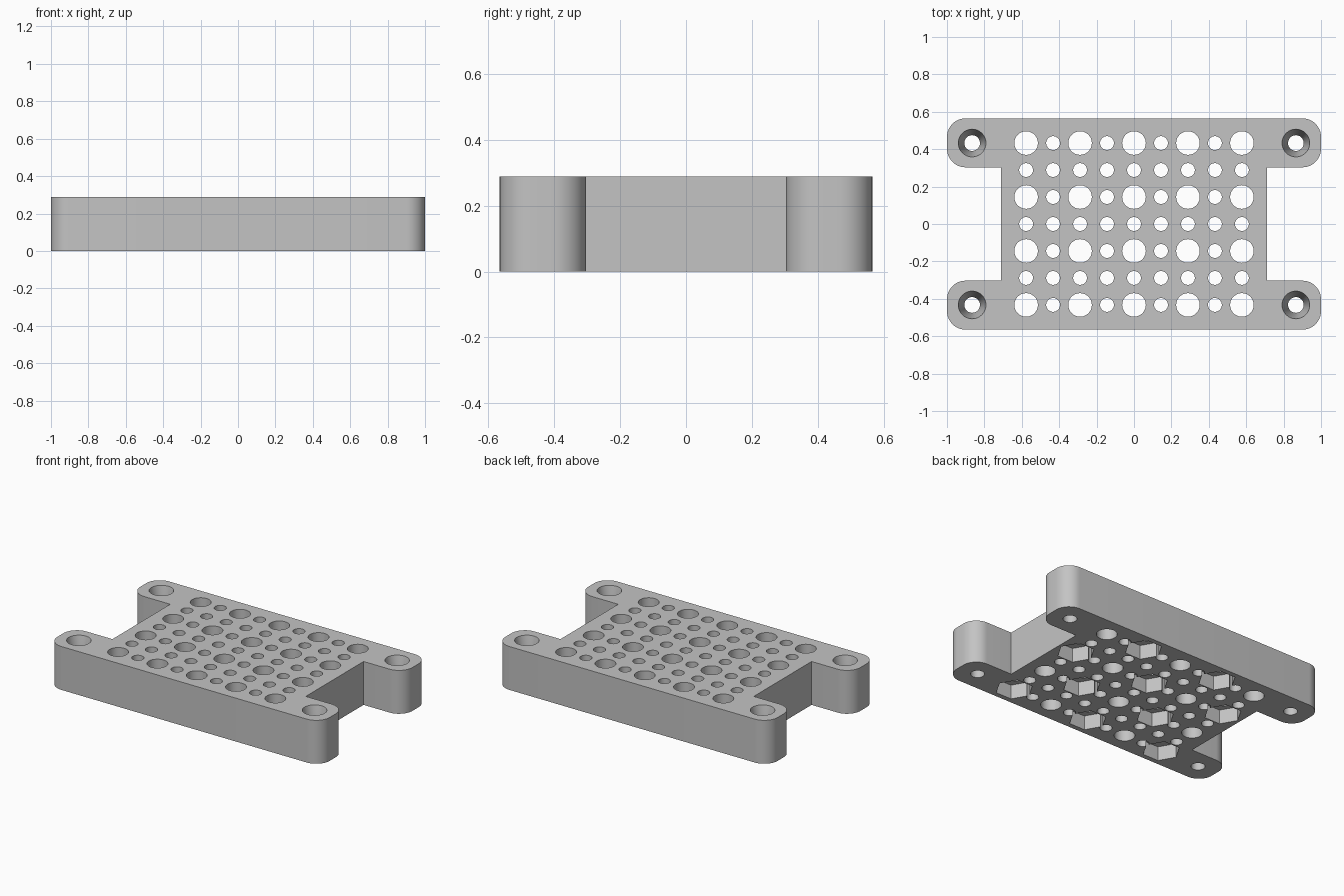
import bpy, bmesh, math
from mathutils import Vector

cube = bpy.data.objects.get("Cube")
if cube:
    bpy.data.objects.remove(cube, do_unlink=True)

HEIGHT = 0.288
PITCH = 0.2885          # spacing between large holes
END_X, WAIST_X = 1.0, 0.71
SIDE_Y, NOTCH_Y = 0.565, 0.303
CORNER = 0.1

grey = bpy.data.materials.new("plain grey")
grey.use_nodes = True
colour = (0.55, 0.55, 0.55, 1)
grey.diffuse_color = colour
grey.node_tree.nodes["Principled BSDF"].inputs["Base Color"].default_value = colour


def make_object(name, bm):
    bmesh.ops.recalc_face_normals(bm, faces=bm.faces[:])
    mesh = bpy.data.meshes.new(name)
    bm.to_mesh(mesh)
    bm.free()
    mesh.materials.append(grey)
    obj = bpy.data.objects.new(name, mesh)
    bpy.context.collection.objects.link(obj)
    return obj


def arc(cx, cy, start):
    """Quarter-circle corner, counter-clockwise from the start angle."""
    steps = 12
    return [(cx + CORNER * math.cos(start + math.pi / 2 * i / steps),
             cy + CORNER * math.sin(start + math.pi / 2 * i / steps))
            for i in range(steps + 1)]


def add_turned(bm, x, y, rings, sides):
    """Stack of rings, each (radius, z), closed at both ends."""
    loops = []
    for radius, z in rings:
        loops.append([bm.verts.new((x + radius * math.cos(math.tau * i / sides),
                                    y + radius * math.sin(math.tau * i / sides), z))
                      for i in range(sides)])
    for low, high in zip(loops, loops[1:]):
        for i in range(sides):
            j = (i + 1) % sides
            bm.faces.new((low[i], low[j], high[j], high[i]))
    bm.faces.new(loops[0][::-1])
    bm.faces.new(loops[-1])


def cut(target, bm):
    cutter = make_object("cutter", bm)
    cutter.hide_render = True
    mod = target.modifiers.new("cut", 'BOOLEAN')
    mod.operation = 'DIFFERENCE'
    mod.solver = 'EXACT'
    mod.object = cutter
    bpy.context.view_layer.objects.active = target
    bpy.ops.object.modifier_apply(modifier=mod.name)
    bpy.data.objects.remove(cutter, do_unlink=True)


# Plate outline: right half, then the same half turned around
half = [(WAIST_X, -NOTCH_Y), (WAIST_X, NOTCH_Y)]
half += arc(END_X - CORNER, NOTCH_Y + CORNER, -math.pi / 2)
half += arc(END_X - CORNER, SIDE_Y - CORNER, 0)
mirror = [(-x, y) for x, y in reversed(half[1:])]
upper = half[1:] + mirror
outline = upper + [(-x, -y) for x, y in upper]

bm = bmesh.new()
face = bm.faces.new([bm.verts.new((x, y, 0)) for x, y in outline])
top = bmesh.ops.extrude_face_region(bm, geom=[face])["geom"]
bmesh.ops.translate(bm, vec=Vector((0, 0, HEIGHT)),
                    verts=[g for g in top if isinstance(g, bmesh.types.BMVert)])
plate = make_object("mounting_plate", bm)

# Grid of large and small through holes
LOW, HIGH = -0.05, HEIGHT + 0.05
bm = bmesh.new()
for col in range(9):
    for row in range(7):
        large = col % 2 == 0 and row % 2 == 0
        radius = 0.063 if large else 0.037
        add_turned(bm, (col - 4) * PITCH / 2, (row - 3) * PITCH / 2,
                   [(radius, LOW), (radius, HIGH)], 40 if large else 28)

# Tapered screw holes in the four ears
for sx in (-1, 1):
    for sy in (-1, 1):
        add_turned(bm, sx * 3 * PITCH, sy * 1.5 * PITCH,
                   [(0.042, LOW), (0.042, 0.13), (0.074, HEIGHT), (0.074, HIGH)], 40)
cut(plate, bm)

# Hexagonal nut pockets under every other large hole
bm = bmesh.new()
for col in range(5):
    for row in range(4):
        if (col + row) % 2 == 0:
            add_turned(bm, (col - 2) * PITCH, (row - 1.5) * PITCH,
                       [(0.115, LOW), (0.115, 0.095)], 6)
cut(plate, bm)

# Smooth walls with sharp rims
bpy.ops.object.select_all(action='DESELECT')
plate.select_set(True)
bpy.context.view_layer.objects.active = plate
bpy.ops.object.shade_smooth_by_angle(angle=math.radians(20))
